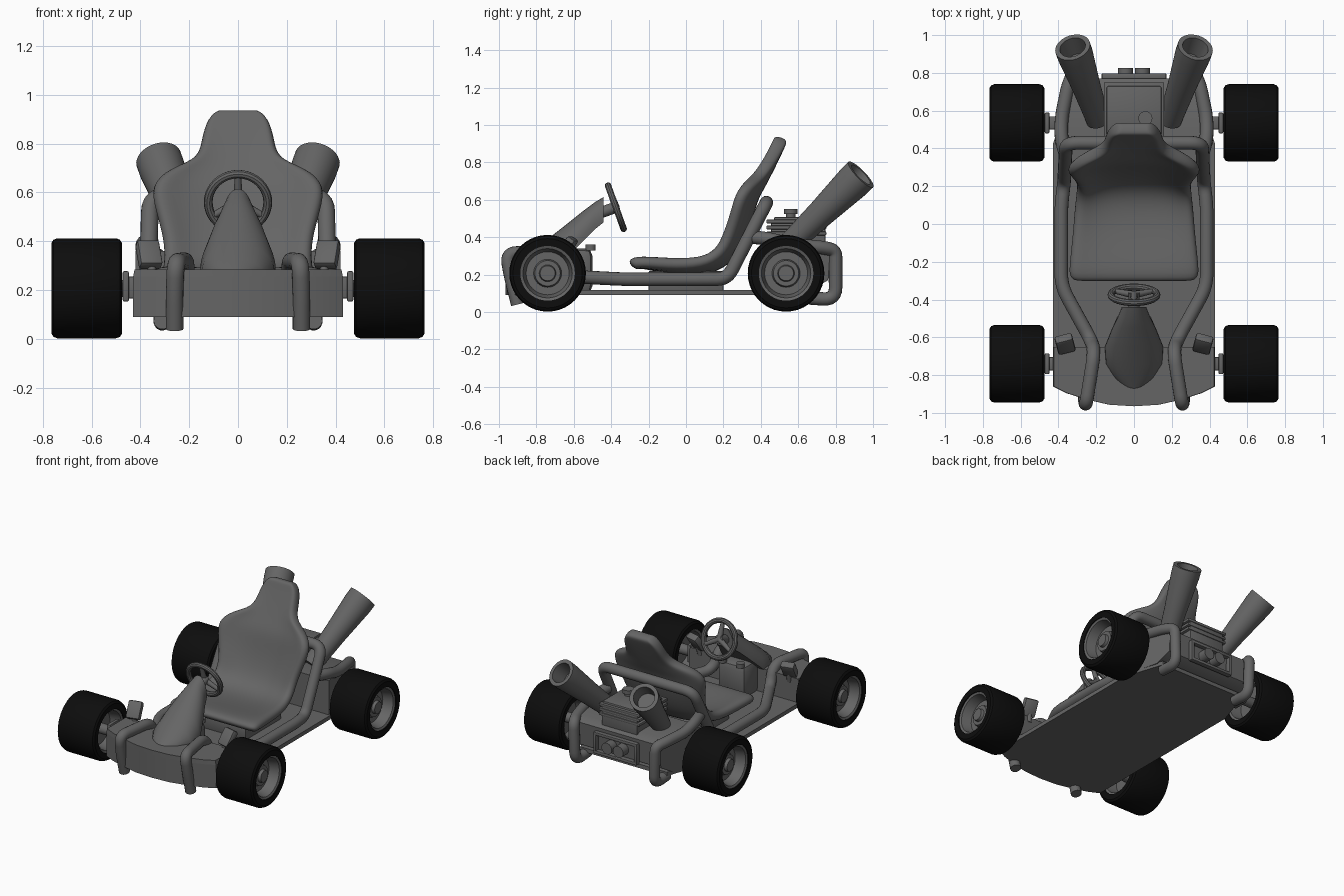
import bpy, bmesh, math
from mathutils import Vector, Matrix

if "Cube" in bpy.data.objects:
    bpy.data.objects.remove(bpy.data.objects["Cube"])


def material(name, v):
    m = bpy.data.materials.new(name)
    m.diffuse_color = (v, v, v, 1)
    m.use_nodes = True
    m.node_tree.nodes["Principled BSDF"].inputs["Base Color"].default_value = m.diffuse_color
    return m


GREY = material("body grey", 0.13)
BLACK = material("tire black", 0.004)


def finish(name, bm, mat=GREY, angle=35):
    bmesh.ops.remove_doubles(bm, verts=bm.verts, dist=0.0002)
    bmesh.ops.recalc_face_normals(bm, faces=bm.faces)
    me = bpy.data.meshes.new(name)
    bm.to_mesh(me)
    bm.free()
    me.materials.append(mat)
    ob = bpy.data.objects.new(name, me)
    bpy.context.collection.objects.link(ob)
    bpy.ops.object.select_all(action='DESELECT')
    ob.select_set(True)
    bpy.context.view_layer.objects.active = ob
    bpy.ops.object.shade_smooth_by_angle(angle=math.radians(angle))
    return ob


def loft(name, rings, mat=GREY, caps=True, loop=False):
    bm = bmesh.new()
    vs = [[bm.verts.new(p) for p in r] for r in rings]
    n = len(vs[0])
    for i in range(len(vs) if loop else len(vs) - 1):
        a, b = vs[i], vs[(i + 1) % len(vs)]
        for j in range(n):
            k = (j + 1) % n
            bm.faces.new((a[j], a[k], b[k], b[j]))
    if caps and not loop:
        bm.faces.new(vs[0])
        bm.faces.new(vs[-1])
    return finish(name, bm, mat)


def lathe(name, profile, loc, axis, mat=GREY, loop=False, n=32):
    """Spin (radius, height) points about an axis."""
    q = Vector(axis).to_track_quat('Z', 'Y')
    rings = [[Vector(loc) + q @ Vector((r * math.cos(2 * math.pi * k / n),
              r * math.sin(2 * math.pi * k / n), h)) for k in range(n)] for r, h in profile]
    return loft(name, rings, mat, caps=all(r > 0 for r in (profile[0][0], profile[-1][0])), loop=loop)


def rod(name, a, b, r, r2=None, n=24):
    d = Vector(b) - Vector(a)
    return lathe(name, [(r, 0), (r if r2 is None else r2, d.length)], a, d, n=n)


def box(name, c, size, bevel=0.008, tilt=0, turn=0):
    bm = bmesh.new()
    bmesh.ops.create_cube(bm, size=1)
    bmesh.ops.scale(bm, vec=size, verts=bm.verts)
    bmesh.ops.bevel(bm, geom=bm.edges[:], offset=bevel, segments=2, affect='EDGES', profile=0.5)
    m = Matrix.Translation(c) @ Matrix.Rotation(turn, 4, 'Z') @ Matrix.Rotation(tilt, 4, 'X')
    bmesh.ops.transform(bm, matrix=m, verts=bm.verts)
    return finish(name, bm)


def slab(name, outline, z0, z1, inset=1.0):
    return loft(name, [[(x, y, z0) for x, y in outline],
                       [(x * inset, y, z1) for x, y in outline]])


def mirrored(half):
    return half + [(-x, y) for x, y in reversed(half) if x > 0]


def tube(name, pts, r=0.036, fillet=0.07):
    """Round pipe through points with filleted bends."""
    pts = [Vector(p) for p in pts]
    path = [pts[0]]
    for a, b, c in zip(pts, pts[1:], pts[2:]):
        f = min(fillet, (a - b).length * 0.48, (c - b).length * 0.48)
        p, q = b + (a - b).normalized() * f, b + (c - b).normalized() * f
        for k in range(7):
            t = k / 6
            path.append(p * (1 - t) ** 2 + b * 2 * t * (1 - t) + q * t * t)
    path.append(pts[-1])
    rings, normal = [], None
    for i, p in enumerate(path):
        t = (path[min(i + 1, len(path) - 1)] - path[max(i - 1, 0)]).normalized()
        normal = t.orthogonal() if normal is None else normal - t * normal.dot(t)
        normal.normalize()
        side = t.cross(normal)
        rings.append([p + r * (normal * math.cos(k * math.pi / 8) + side * math.sin(k * math.pi / 8))
                      for k in range(16)])
    return loft(name, rings)


# Floor pan and curved front body
nose = [(0.43, -0.86), (0.36, -0.895), (0.25, -0.93), (0.13, -0.957), (0, -0.965)]
floor = [(0.34, 0.70), (0.43, 0.42), (0.43, -0.62)] + nose
slab("floor_pan", mirrored(floor), 0.09, 0.118)
front = [(0.43, -0.65)] + nose
slab("front_body", mirrored(front), 0.118, 0.255)
slab("front_body_top", mirrored(front), 0.255, 0.285, 0.985)

# Rear body with a sloping underside
prof = [(0.42, 0.11), (0.66, 0.11), (0.76, 0.17), (0.77, 0.33), (0.72, 0.36), (0.42, 0.36)]
wide = lambda y: 0.42 - (y - 0.42) * 0.25
loft("rear_body", [[(s * wide(y), y, z) for y, z in prof] for s in (-1, 1)])

# Nose cowl rising to the steering column
cowl = [(-0.87, 0.27, 0.285, 0.04), (-0.82, 0.27, 0.325, 0.10), (-0.74, 0.27, 0.39, 0.15),
        (-0.65, 0.28, 0.46, 0.155), (-0.55, 0.38, 0.54, 0.115), (-0.49, 0.44, 0.585, 0.085),
        (-0.44, 0.48, 0.615, 0.065)]
loft("steering_cowl", [[(w * math.cos(math.pi * k / 16), y, zb + (zt - zb) * math.sin(math.pi * k / 16))
                        for k in range(17)] for y, zb, zt, w in cowl])
box("cowl_base", (0, -0.59, 0.22), (0.22, 0.18, 0.24), 0.04)
for s in (-1, 1):
    rod("reservoir_cap", (s * 0.07, -0.51, 0.33), (s * 0.07, -0.51, 0.36), 0.027)

# Steering wheel
axis = Vector((0, 0.94, 0.34)).normalized()
hub = Vector((0, -0.375, 0.56))
lathe("steering_wheel_rim", [(0.122 + 0.018 * math.cos(k * math.pi / 5), 0.018 * math.sin(k * math.pi / 5))
                             for k in range(10)], hub, axis, loop=True, n=40)
rod("steering_column", (0, -0.47, 0.526), hub + axis * 0.012, 0.03)
up = axis.cross(Vector((1, 0, 0)))
for a in (90, 210, 330):
    d = Vector((1, 0, 0)) * math.cos(math.radians(a)) - up * math.sin(math.radians(a))
    rod("steering_spoke", hub, hub + d * 0.12, 0.02, 0.013, 12)

# Bucket seat: centre line y, z, half width, side bolster height
rows = [(-0.315, 0.26, 0.33, 0), (-0.285, 0.305, 0.35, 0), (-0.1, 0.275, 0.325, 0.02),
        (0.08, 0.26, 0.305, 0.04), (0.19, 0.30, 0.285, 0.06), (0.25, 0.40, 0.285, 0.07),
        (0.29, 0.52, 0.32, 0.07), (0.315, 0.62, 0.345, 0.07), (0.35, 0.685, 0.27, 0.05),
        (0.38, 0.74, 0.15, 0.02), (0.43, 0.84, 0.145, 0.005), (0.465, 0.915, 0.125, 0), (0.475, 0.945, 0.08, 0)]
bm = bmesh.new()
grid = []
for i, (y, z, w, h) in enumerate(rows):
    a, b = rows[max(i - 1, 0)], rows[min(i + 1, len(rows) - 1)]
    t = Vector((b[0] - a[0], b[1] - a[1])).normalized()
    grid.append([bm.verts.new((w * u / 4, y - t.y * h * abs(u / 4) ** 3, z + t.x * h * abs(u / 4) ** 3))
                 for u in range(-4, 5)])
for a, b in zip(grid, grid[1:]):
    for j in range(8):
        bm.faces.new((a[j], a[j + 1], b[j + 1], b[j]))
seat = finish("seat", bm, angle=80)
seat.modifiers.clear()
for p in seat.data.polygons:
    p.use_smooth = True
if seat.data.polygons[20].normal.z < 0:
    seat.data.flip_normals()
sol = seat.modifiers.new("thickness", 'SOLIDIFY')
sol.thickness, sol.offset = 0.072, -1
seat.modifiers.new("smooth", 'SUBSURF').levels = 2
seat.modifiers["smooth"].render_levels = 2
box("seat_mount", (0, 0.0, 0.165), (0.4, 0.4, 0.11))

# Roll bar continuing into the side rails
rail = [(0.36, 0.43, 0.585), (0.37, 0.22, 0.175), (0.385, 0.1, 0.175), (0.385, -0.33, 0.175),
        (0.225, -0.62, 0.19), (0.21, -0.68, 0.32), (0.255, -0.96, 0.315), (0.26, -0.94, 0.2), (0.26, -0.90, 0.04)]
flip = lambda pts, s: [(s * x, y, z) for x, y, z in pts]
tube("roll_bar_and_front_hoops", flip(rail[::-1], -1) + rail)

for s in (-1, 1):
    # Rear hoops, tail pipes, pedals
    tube("rear_hoop", flip([(0.36, 0.36, 0.40), (0.385, 0.45, 0.39), (0.385, 0.56, 0.36), (0.35, 0.73, 0.345),
                            (0.32, 0.80, 0.33), (0.31, 0.80, 0.065), (0.31, 0.66, 0.075)], s))
    a, b = Vector((s * 0.19, 0.55, 0.36)), Vector((s * 0.325, 0.935, 0.735))
    L = (b - a).length
    lathe("exhaust_pipe", [(0, 0), (0.062, 0), (0.075, L * 0.45), (0.095, L * 0.9), (0.095, L),
                           (0.07, L), (0.062, L * 0.8), (0, L * 0.8)], a, b - a)
    box("pedal", (s * 0.365, -0.635, 0.345), (0.095, 0.05, 0.12), 0.012, -0.6, s * -0.25)
    rod("pedal_arm", (s * 0.35, -0.66, 0.25), (s * 0.36, -0.64, 0.35), 0.018, n=12)
    rod("tail_light", (s * 0.045, 0.76, 0.23), (s * 0.045, 0.825, 0.23), 0.04)

    # Wheels with deep rims, axles and uprights
    for y, part in ((-0.74, "front"), (0.535, "rear")):
        c, ax = (s * 0.62, y, 0.207), (s, 0, 0)
        lathe(part + "_tire", [(0.146, 0.142), (0.185, 0.145), (0.199, 0.136), (0.205, 0.12), (0.205, -0.12),
                               (0.199, -0.136), (0.185, -0.145), (0.146, -0.142)], c, ax, BLACK, True, 40)
        lathe(part + "_rim", [(0, 0.105), (0.04, 0.105), (0.045, 0.085), (0.068, 0.085), (0.075, 0.06),
                              (0.115, 0.06), (0.132, 0.13), (0.15, 0.138), (0.15, -0.138), (0.132, -0.13),
                              (0.12, -0.05), (0, -0.05)], c, ax)
        rod(part + "_axle", (s * 0.36, y, 0.207), (s * 0.6, y, 0.207), 0.035)
        box(part + "_upright", (s * 0.46, y, 0.215), (0.025, 0.11, 0.125), 0.006)
        box(part + "_bracket", (s * 0.425, y, 0.21), (0.07, 0.07, 0.09), 0.006)

# Engine with cooling fins and filler cap
box("engine_block", (0, 0.60, 0.40), (0.28, 0.29, 0.17))
for z in (0.42, 0.452, 0.484):
    box("engine_fin", (0, 0.59, z), (0.32, 0.32, 0.02), 0.005)
box("engine_cover", (0, 0.60, 0.495), (0.29, 0.26, 0.025), 0.008)
rod("filler_neck", (0.06, 0.56, 0.49), (0.06, 0.56, 0.53), 0.026)
rod("filler_cap", (0.06, 0.56, 0.525), (0.06, 0.56, 0.552), 0.037)

# Rear light frame
for z in (0.165, 0.295):
    box("light_frame_rail", (0, 0.78, z), (0.34, 0.035, 0.022), 0.005)
for x in (-0.16, 0.16):
    box("light_frame_post", (x, 0.78, 0.23), (0.022, 0.035, 0.14), 0.005)
